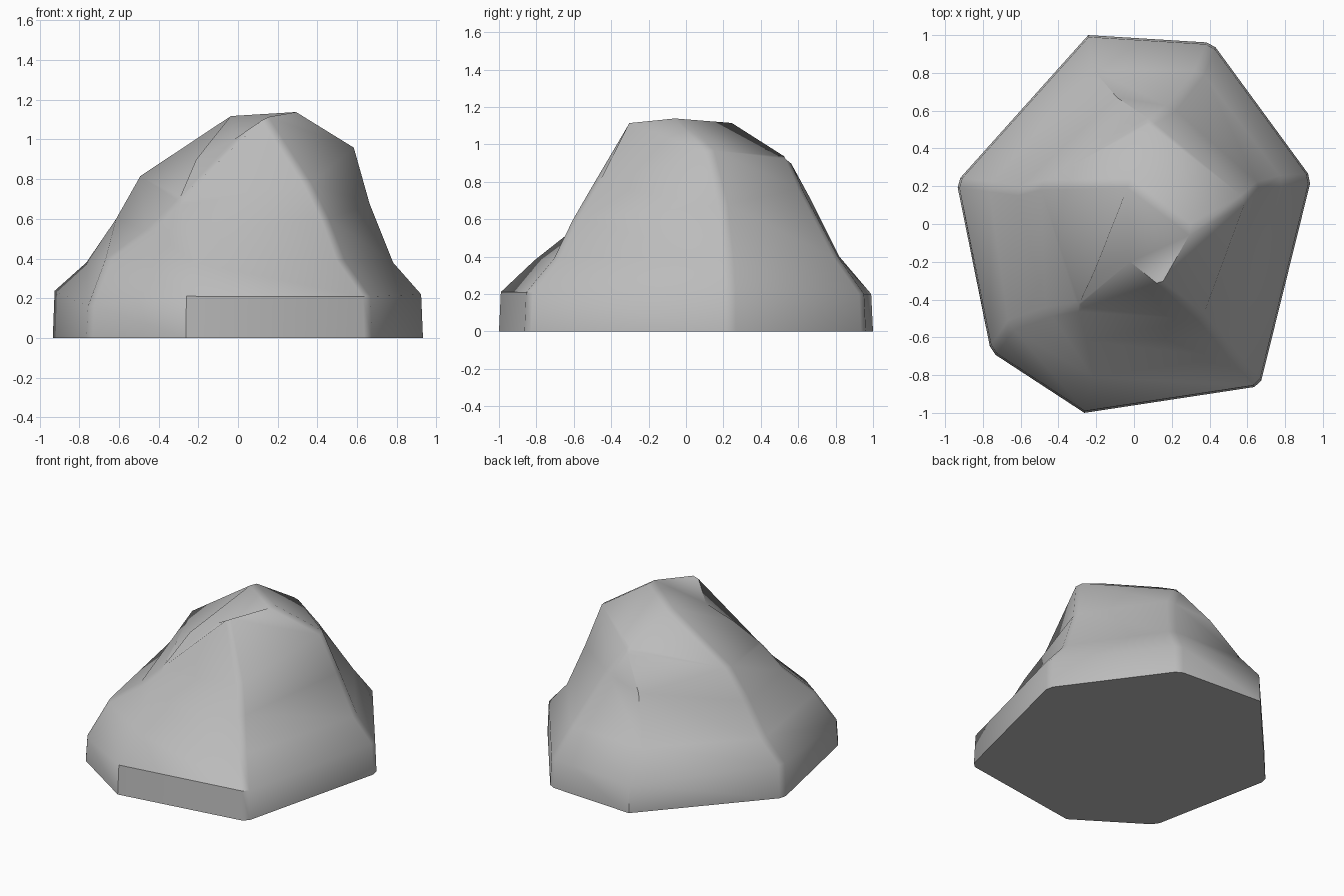
import bpy
import bmesh

default_cube = bpy.data.objects.get("Cube")
if default_cube:
    bpy.data.objects.remove(default_cube, do_unlink=True)

# Corner ridges climbing from the foot of the rock, in order around it
ridges = {
    "back_left": [(-.24, .99, .2), (-.22, .82, .4), (-.09, .67, .7), (.09, .55, .92)],
    "back_right": [(.41, .95, .2), (.35, .81, .4), (.2, .62, .76), (.09, .55, .92)],
    "east": [(.93, .24, .22), (.79, .23, .38), (.67, .2, .68), (.59, .13, .97)],
    "south_east": [(.66, -.85, .21), (.53, -.7, .39), (.45, -.6, .6), (.36, -.5, .78)],
    "south": [(-.26, -.99, .21), (-.22, -.81, .38), (-.25, -.62, .53), (-.3, -.44, .69)],
    "south_west": [(-.75, -.67, .16), (-.66, -.54, .4), (-.46, -.47, .54), (-.3, -.44, .69)],
    "west": [(-.93, .22, .24), (-.77, .2, .38), (-.62, .18, .6), (-.5, .21, .82)],
}
sharp_ridges = ("back_left", "south")

# Crown: two peaks, a front knob, a shoulder and the hollow between them
peak = (-.03, .22, 1.13)
summit = (.3, -.03, 1.15)
knob = (.14, -.33, 1.11)
shoulder = (-.21, -.25, .9)
hollow = (-.02, -.2, 1.0)

bm = bmesh.new()
made = {}


def vert(co):
    if co not in made:
        made[co] = bm.verts.new(co)
    return made[co]


def face(*points):
    unique = list(dict.fromkeys(points))
    if len(unique) > 2:
        bm.faces.new([vert(p) for p in unique])


# Give each ridge a slightly wider foot on the ground
for name, path in ridges.items():
    x, y, z = path[0]
    path.insert(0, (x * 1.01, y * 1.01, 0.0))

# Side walls between neighbouring ridges
columns = list(ridges.values())
for here, following in zip(columns, columns[1:] + columns[:1]):
    for i in range(len(here) - 1):
        face(here[i], following[i], following[i + 1], here[i + 1])

# Underside
face(*[path[0] for path in columns])

# Upper slopes and crown
tops = {name: path[-1] for name, path in ridges.items()}
back, east, west = tops["back_right"], tops["east"], tops["west"]
front_east, front_west = tops["south_east"], tops["south"]
face(back, peak, west)
face(back, east, summit, peak)
face(east, front_east, knob, summit)
face(front_east, front_west, hollow, knob)
face(front_west, shoulder, hollow)
face(front_west, west, peak, shoulder)
face(shoulder, peak, hollow)
face(peak, summit, hollow)
face(summit, knob, hollow)

bmesh.ops.recalc_face_normals(bm, faces=bm.faces[:])

# Worn, chamfered edges along the blunt ridges and the crest
blunt = [path for name, path in ridges.items() if name not in sharp_ridges]
blunt += [[west, peak, summit, east], [front_east, knob]]
worn_edges = set()
for path in blunt:
    for a, b in zip(path, path[1:]):
        edge = bm.edges.get((made[a], made[b]))
        if edge:
            worn_edges.add(edge)
bmesh.ops.bevel(bm, geom=list(worn_edges), offset=.03, offset_type='OFFSET',
                segments=1, profile=.5, affect='EDGES', clamp_overlap=True)
bmesh.ops.recalc_face_normals(bm, faces=bm.faces[:])

mesh = bpy.data.meshes.new("rock")
bm.to_mesh(mesh)
bm.free()
rock = bpy.data.objects.new("rock", mesh)
bpy.context.collection.objects.link(rock)

# Stone colour
stone = bpy.data.materials.new("grey_stone")
stone.use_nodes = True
grey = (.5, .5, .5, 1)
stone.diffuse_color = grey
for node in stone.node_tree.nodes:
    if node.type == 'BSDF_PRINCIPLED':
        node.inputs["Base Color"].default_value = grey
        node.inputs["Roughness"].default_value = .9
mesh.materials.append(stone)

# Soft shading across the slopes, crisp at the hard corners
bpy.ops.object.select_all(action='DESELECT')
rock.select_set(True)
bpy.context.view_layer.objects.active = rock
bpy.ops.object.shade_smooth_by_angle(angle=.7)
